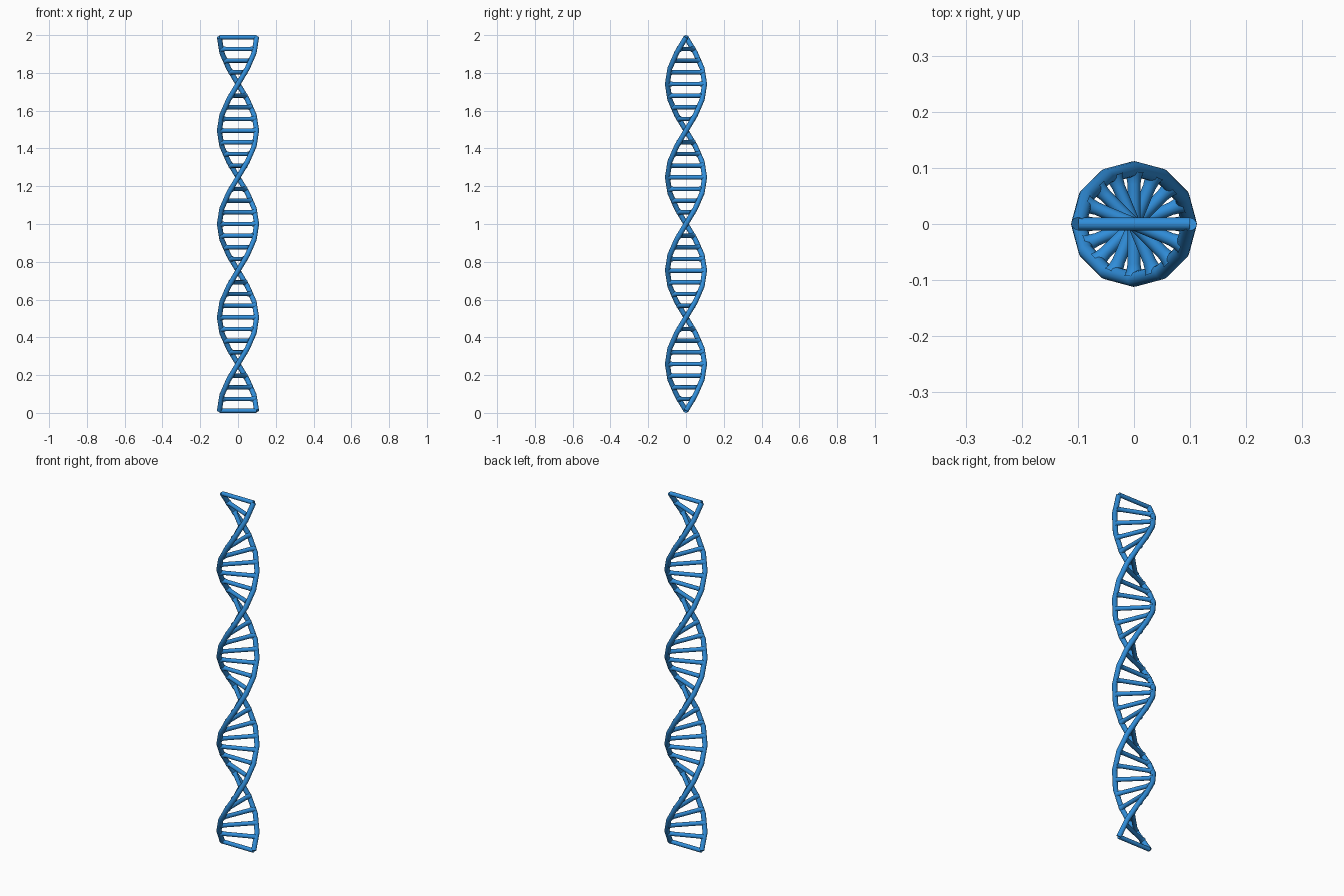
import bpy, math

if "Cube" in bpy.data.objects:
    bpy.data.objects.remove(bpy.data.objects["Cube"])

R, TUBE, RUNG = 0.0985, 0.0135, 0.0115   # helix radius, strand and rung thickness
Z0, Z1, TURNS = 0.0115, 1.9885, 2

mat = bpy.data.materials.new("blue")
mat.diffuse_color = (0.03, 0.27, 0.7, 1)
mat.use_nodes = True
mat.node_tree.nodes["Principled BSDF"].inputs["Base Color"].default_value = mat.diffuse_color


def point(t, phase, r=R):
    a = phase + t * TURNS * 2 * math.pi
    return (r * math.cos(a), r * math.sin(a), Z0 + (Z1 - Z0) * t)


def tube(name, paths, radius, flare=None):
    cu = bpy.data.curves.new(name, 'CURVE')
    cu.dimensions = '3D'
    cu.bevel_depth = radius
    cu.bevel_resolution = 4
    cu.use_fill_caps = True
    for pts in paths:
        sp = cu.splines.new('POLY')
        sp.points.add(len(pts) - 1)
        for i, co in enumerate(pts):
            sp.points[i].co = (*co, 1)
            sp.points[i].radius = flare[i] if flare else 1
        sp.use_smooth = True
    ob = bpy.data.objects.new(name, cu)
    bpy.context.collection.objects.link(ob)
    cu.materials.append(mat)
    # turn the swept curve into a mesh
    bpy.ops.object.select_all(action='DESELECT')
    ob.select_set(True)
    bpy.context.view_layer.objects.active = ob
    bpy.ops.object.convert(target='MESH')
    bpy.ops.object.shade_smooth_by_angle(angle=math.radians(60))


# two right-handed strands, twelve segments per turn
SEG = 12 * TURNS
for name, phase in (("strand_a", 0), ("strand_b", math.pi)):
    tube(name, [[point(i / SEG, phase) for i in range(SEG + 1)]], TUBE)

# ladder rungs, sixteen per turn, flared where they blend into the strands
N = 16 * TURNS
STOPS = (-0.94, -0.86, -0.72, 0.72, 0.86, 0.94)
FLARE = (1.5, 1.2, 1, 1, 1.2, 1.5)
inner = range(1, N)
tube("rungs", [[point(i / N, 0, R * s) for s in STOPS] for i in inner], RUNG, FLARE)

# plain rungs closing both ends
tube("end_rungs", [[point(t, 0), point(t, math.pi)] for t in (0, 1)], RUNG)
